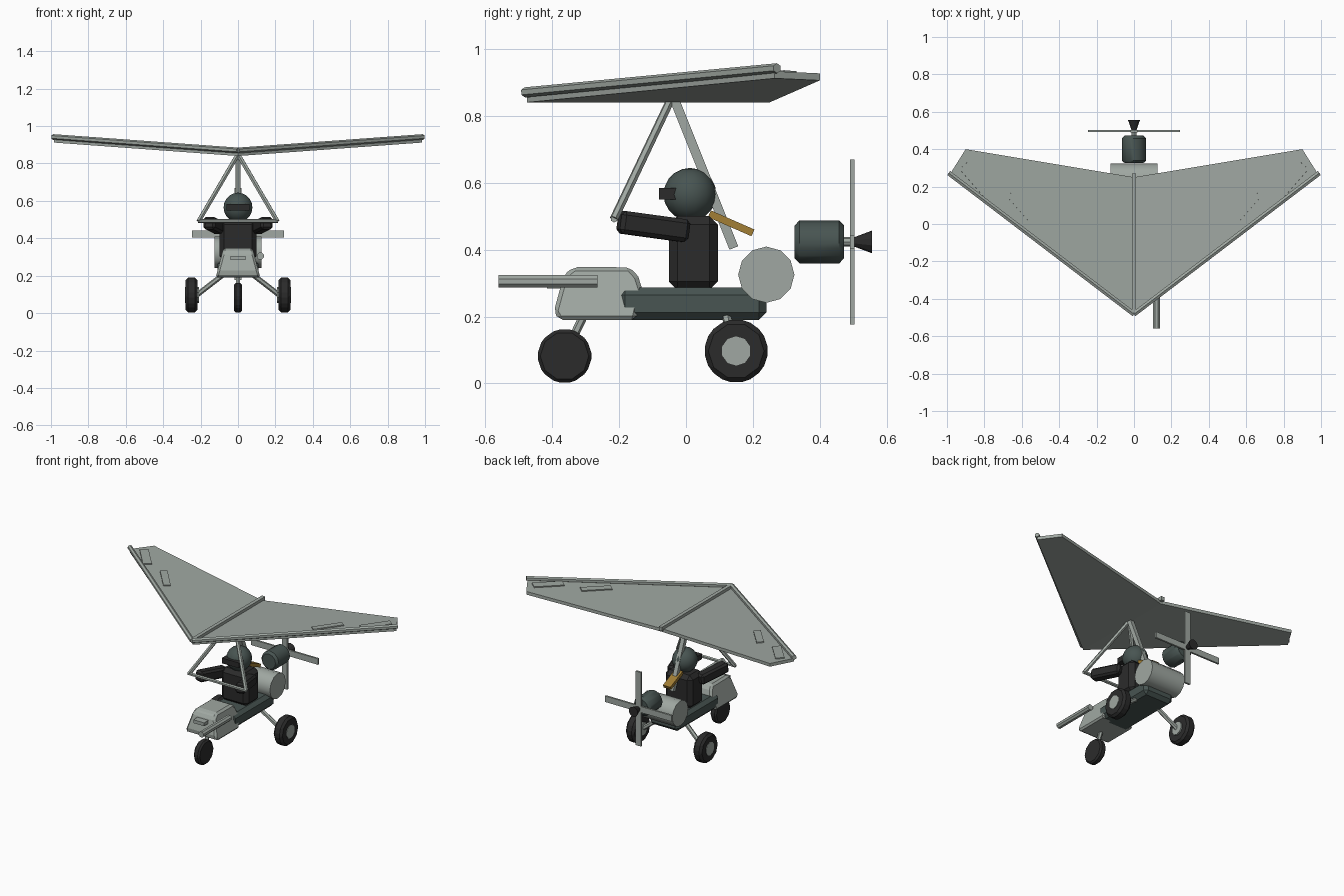
import bpy, bmesh, math
from mathutils import Vector, Matrix

if "Cube" in bpy.data.objects:
    bpy.data.objects.remove(bpy.data.objects["Cube"])


def mat(name, c):
    m = bpy.data.materials.new(name)
    m.diffuse_color = (*c, 1)
    m.use_nodes = True
    m.node_tree.nodes["Principled BSDF"].inputs["Base Color"].default_value = m.diffuse_color
    return m


LIGHT = mat("pale grey", (0.35, 0.39, 0.36))
DARK = mat("slate green", (0.065, 0.09, 0.084))
BLACK = mat("soft black", (0.024, 0.024, 0.024))
GOLD = mat("ochre", (0.36, 0.21, 0.035))


def finish(name, bm, m, bevel=0, smooth=False, segs=1):
    bmesh.ops.recalc_face_normals(bm, faces=bm.faces)
    me = bpy.data.meshes.new(name)
    bm.to_mesh(me)
    bm.free()
    ob = bpy.data.objects.new(name, me)
    bpy.context.collection.objects.link(ob)
    me.materials.append(m)
    if bevel:
        b = ob.modifiers.new("bevel", 'BEVEL')
        b.width, b.segments, b.limit_method = bevel, segs, 'ANGLE'
    if smooth:
        bpy.ops.object.select_all(action='DESELECT')
        ob.select_set(True)
        bpy.context.view_layer.objects.active = ob
        bpy.ops.object.shade_smooth_by_angle(angle=math.radians(35))
    return ob


def rod(name, a, b, r, m, n=8, r2=None, bevel=0, smooth=False, spin=0):
    """Cylinder or cone from point a to point b."""
    a, b = Vector(a), Vector(b)
    bm = bmesh.new()
    M = (Matrix.Translation((a + b) / 2) @ (b - a).to_track_quat('Z', 'Y').to_matrix().to_4x4()
         @ Matrix.Rotation(spin, 4, 'Z'))
    bmesh.ops.create_cone(bm, cap_ends=True, segments=n, radius1=r,
                          radius2=r if r2 is None else r2, depth=(b - a).length, matrix=M)
    return finish(name, bm, m, bevel, smooth)


def box(name, c, size, m, rot=None, bevel=0, segs=1):
    bm = bmesh.new()
    M = Matrix.Translation(c) @ (rot or Matrix()) @ Matrix.Diagonal((*size, 1))
    bmesh.ops.create_cube(bm, size=1, matrix=M)
    return finish(name, bm, m, bevel, False, segs)


def beam(name, a, b, w, h, m, bevel=0):
    """Rectangular bar between two points, w across and h upward."""
    a, b = Vector(a), Vector(b)
    rot = (b - a).to_track_quat('Y', 'Z').to_matrix().to_4x4()
    return box(name, (a + b) / 2, (w, (b - a).length, h), m, rot, bevel)


# Wing: two raised sail halves
for s, side in ((1, "right"), (-1, "left")):
    bm = bmesh.new()
    outline = [(0, -0.475), (0.985, 0.265), (0.90, 0.40), (0, 0.25)]
    lo = [bm.verts.new((s * x, y, 0.84 + 0.073 * x)) for x, y in outline]
    hi = [bm.verts.new((s * x, y, 0.861 + 0.073 * x)) for x, y in outline]
    bm.faces.new(lo)
    bm.faces.new(hi)
    for i in range(4):
        j = (i + 1) % 4
        bm.faces.new((lo[i], lo[j], hi[j], hi[i]))
    finish(side + "_sail", bm, LIGHT)
    rod(side + "_leading_edge", (0, -0.482, 0.87), (s * 0.99, 0.272, 0.942), 0.015, LIGHT, 6)
    # small raised panels on the sail
    for k, (x, y, w) in enumerate(((0.60, 0.09, 0.045), (0.85, 0.24, 0.055))):
        rot = Matrix.Rotation(-s * 0.073, 4, 'Y') @ Matrix.Rotation(-s * 0.72, 4, 'Z')
        box(f"{side}_sail_panel_{k}", (s * x, y, 0.862 + 0.073 * x), (w, 0.19, 0.012), LIGHT, rot)
    # Control frame leg
    rod(side + "_control_leg", (0, -0.045, 0.85), (s * 0.21, -0.215, 0.492), 0.013, LIGHT, 6)
    # Pilot arm
    beam(side + "_arm", (s * 0.10, 0.005, 0.455), (s * 0.155, -0.20, 0.483), 0.065, 0.068, BLACK, 0.012)
    # Rear wheel, hub and strut
    rod(side + "_rear_wheel", (s * 0.217, 0.15, 0.097), (s * 0.281, 0.15, 0.097), 0.098, BLACK, 10,
        bevel=0.014, spin=math.pi / 10)
    rod(side + "_rear_hub", (s * 0.208, 0.15, 0.097), (s * 0.284, 0.15, 0.097), 0.044, LIGHT, 10)
    rod(side + "_rear_strut", (s * 0.22, 0.145, 0.097), (s * 0.08, 0.12, 0.205), 0.014, LIGHT, 6)

beam("keel", (0, -0.48, 0.868), (0, 0.27, 0.868), 0.024, 0.026, LIGHT)
rod("control_bar", (-0.215, -0.215, 0.492), (0.215, -0.215, 0.492), 0.011, LIGHT, 6)
beam("mast", (0, -0.035, 0.85), (0, 0.143, 0.405), 0.028, 0.028, LIGHT)

# Hull and nose fairing
box("hull", (0, 0.018, 0.238), (0.22, 0.445, 0.096), DARK, bevel=0.022)
bm = bmesh.new()
profile = [(-0.395, 0.215), (-0.38, 0.19), (-0.15, 0.19), (-0.13, 0.28),
           (-0.143, 0.32), (-0.167, 0.347), (-0.335, 0.348), (-0.365, 0.325)]
rings = []
for s in (-1, 1):
    rings.append([bm.verts.new((s * (0.117 - 0.04 * (z - 0.20) / 0.15), y, z)) for y, z in profile])
    bm.faces.new(rings[-1])
for i in range(len(profile)):
    j = (i + 1) % len(profile)
    bm.faces.new((rings[0][i], rings[0][j], rings[1][j], rings[1][i]))
finish("nose_fairing", bm, LIGHT, 0.012)
box("nose_plate", (0, -0.39, 0.295), (0.08, 0.05, 0.022), LIGHT)
rod("side_tube", (0.12, -0.56, 0.305), (0.12, -0.265, 0.305), 0.02, LIGHT, 8, spin=math.pi / 8)

# Front wheel
rod("front_wheel", (-0.022, -0.363, 0.082), (0.022, -0.363, 0.082), 0.083, BLACK, 10,
    bevel=0.01, spin=math.pi / 10)
rod("front_strut", (0, -0.36, 0.09), (0, -0.30, 0.215), 0.013, LIGHT, 6)

# Tank, engine and propeller
rod("tank", (-0.126, 0.24, 0.325), (0.126, 0.24, 0.325), 0.084, LIGHT, 12, smooth=True)
rod("engine", (0, 0.325, 0.423), (0, 0.472, 0.423), 0.064, DARK, 12, bevel=0.014, smooth=True)
rod("shaft", (0, 0.465, 0.423), (0, 0.51, 0.423), 0.014, LIGHT, 8)
box("propeller_vertical", (0, 0.497, 0.423), (0.04, 0.013, 0.494), LIGHT)
box("propeller_horizontal", (0, 0.497, 0.423), (0.494, 0.0125, 0.04), LIGHT)
rod("spinner", (0, 0.50, 0.423), (0, 0.556, 0.423), 0.013, BLACK, 10, r2=0.034)

# Pilot
box("torso", (0, 0.022, 0.39), (0.20, 0.147, 0.222), BLACK, bevel=0.026)
bm = bmesh.new()
bmesh.ops.create_uvsphere(bm, u_segments=14, v_segments=10, radius=0.079,
                          matrix=Matrix.Translation((0, 0.012, 0.565)))
finish("helmet", bm, DARK, smooth=True)
box("visor", (0, -0.055, 0.567), (0.125, 0.052, 0.035), BLACK)
beam("scarf", (0, 0.07, 0.507), (0, 0.20, 0.45), 0.055, 0.022, GOLD)
